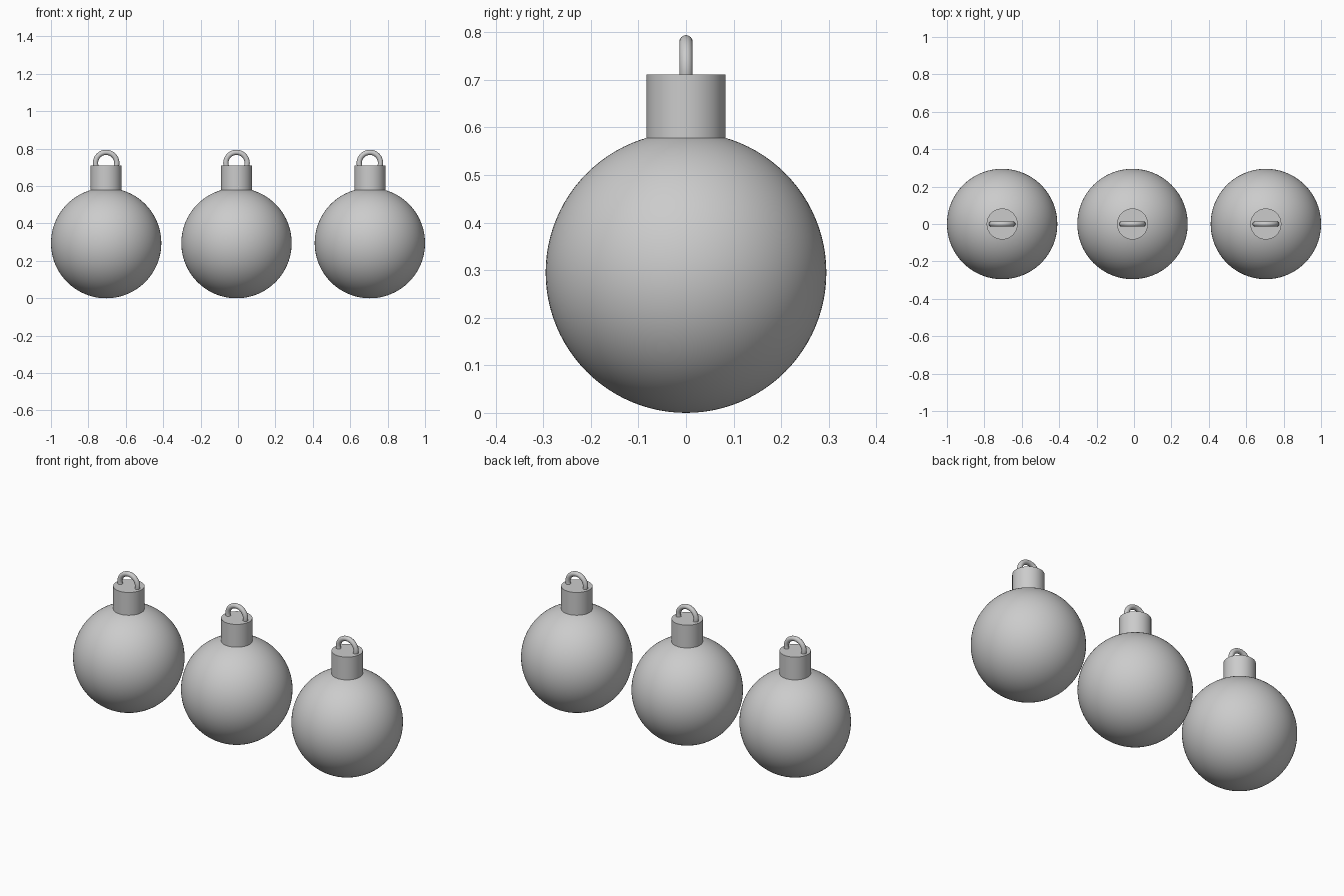
import bpy
from math import pi, radians

if "Cube" in bpy.data.objects:
    bpy.data.objects.remove(bpy.data.objects["Cube"])

BALL_R = 0.295
CAP_R, CAP_BOTTOM, CAP_TOP = 0.083, 0.55, 0.711
RING_R, WIRE_R = 0.057, 0.014


def finish(name):
    obj = bpy.context.object
    obj.name = name
    bpy.ops.object.shade_smooth_by_angle(angle=radians(30))
    return obj


def bauble(label, x):
    # Round glass ball
    bpy.ops.mesh.primitive_uv_sphere_add(segments=96, ring_count=48, radius=BALL_R,
                                         location=(x, 0, BALL_R))
    ball = finish(label + "_ball")

    # Cylindrical cap, sunk slightly into the ball
    bpy.ops.mesh.primitive_cylinder_add(vertices=32, radius=CAP_R, depth=CAP_TOP - CAP_BOTTOM,
                                        location=(x, 0, (CAP_TOP + CAP_BOTTOM) / 2))
    cap = finish(label + "_cap")

    # Upright hanging ring, lower half hidden in the cap
    bpy.ops.mesh.primitive_torus_add(major_segments=48, minor_segments=16,
                                     major_radius=RING_R, minor_radius=WIRE_R,
                                     location=(x, 0, 0.794 - RING_R - WIRE_R),
                                     rotation=(pi / 2, 0, 0))
    ring = finish(label + "_ring")

    for part in (cap, ring):
        part.parent = ball
        part.matrix_parent_inverse.identity()
        part.location -= ball.location


# Row of three baubles
for label, x in (("left", -0.705), ("middle", -0.008), ("right", 0.705)):
    bauble(label, x)
